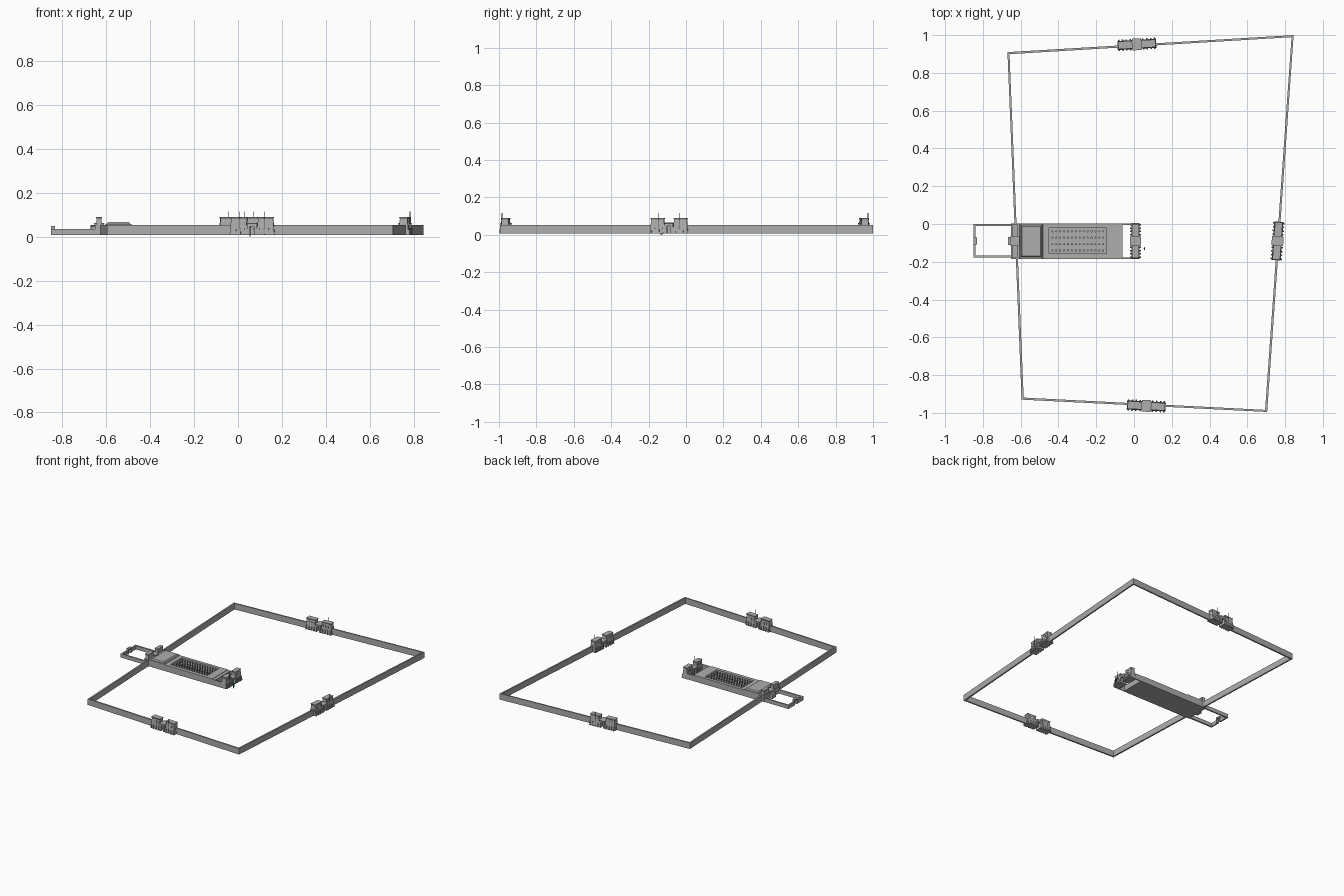
import bpy, bmesh, math
from mathutils import Matrix, Vector

if "Cube" in bpy.data.objects:
    bpy.data.objects.remove(bpy.data.objects["Cube"])

Z0, WALL_TOP = 0.007, 0.052


def material(name, rgb):
    m = bpy.data.materials.new(name)
    m.diffuse_color = (*rgb, 1)
    m.use_nodes = True
    m.node_tree.nodes["Principled BSDF"].inputs["Base Color"].default_value = m.diffuse_color
    return m


STONE = material("stone_grey", (0.42, 0.42, 0.42))
DARK = material("dark_grey", (0.12, 0.12, 0.12))
GREEN = material("dark_green", (0.0, 0.16, 0.07))


def finish(bm, name, mats=(STONE,)):
    bmesh.ops.recalc_face_normals(bm, faces=bm.faces)
    me = bpy.data.meshes.new(name)
    bm.to_mesh(me)
    bm.free()
    for m in mats:
        me.materials.append(m)
    ob = bpy.data.objects.new(name, me)
    bpy.context.collection.objects.link(ob)
    return ob


def block(bm, x, y, z, M=Matrix(), tx=0.0, ty=0.0, mat=0):
    """Box from (min, max) ranges; the top is pulled in by tx, ty on each side."""
    pts = [(x[i], y[j], z[0]) for i, j in ((0, 0), (1, 0), (1, 1), (0, 1))]
    pts += [(x[i] + (tx, -tx)[i], y[j] + (ty, -ty)[j], z[1])
            for i, j in ((0, 0), (1, 0), (1, 1), (0, 1))]
    v = [bm.verts.new(M @ Vector(p)) for p in pts]
    for f in ((3, 2, 1, 0), (4, 5, 6, 7), (0, 1, 5, 4), (1, 2, 6, 5), (2, 3, 7, 6), (3, 0, 4, 7)):
        bm.faces.new([v[i] for i in f]).material_index = mat


def cylinder(bm, x, y, z, r, sides=8, r2=None, M=Matrix(), mat=0):
    T = M @ Matrix.Translation((x, y, (z[0] + z[1]) / 2))
    res = bmesh.ops.create_cone(bm, cap_ends=True, segments=sides, radius1=r,
                                radius2=r if r2 is None else r2, depth=z[1] - z[0], matrix=T)
    for f in {f for v in res["verts"] for f in v.link_faces}:
        f.material_index = mat


# Enclosure wall: each side is two prisms that stop at its gate
outer = [Vector(p) for p in ((-0.595, -0.93), (0.705, -0.995), (0.845, 1.0), (-0.67, 0.91))]
inset = [(0.011, 0.011), (-0.011, 0.011), (-0.011, -0.011), (0.011, -0.011)]
inner = [p + Vector(d) for p, d in zip(outer, inset)]
gate_t = (0.505, 0.453, 0.548, 0.543)
bm = bmesh.new()
for i, t in enumerate(gate_t):
    j = (i + 1) % 4
    gap = 0.03 / (outer[j] - outer[i]).length
    for a, b in ((0, t - gap), (t + gap, 1)):
        ring = [outer[i].lerp(outer[j], a), outer[i].lerp(outer[j], b),
                inner[i].lerp(inner[j], b), inner[i].lerp(inner[j], a)]
        lo = [bm.verts.new((*p, Z0)) for p in ring]
        hi = [bm.verts.new((*p, WALL_TOP)) for p in ring]
        bm.faces.new(lo[::-1])
        bm.faces.new(hi)
        for k in range(4):
            n = (k + 1) % 4
            bm.faces.new((lo[k], lo[n], hi[n], hi[k]))
finish(bm, "enclosure_wall")


def pylon(name, cx, cy, angle, length, depth, poles=True, reliefs=True):
    """Twin battered towers with cornices and a lower doorway; outside is local -y."""
    M = Matrix.Translation((cx, cy, 0)) @ Matrix.Rotation(angle, 4, 'Z')
    bm = bmesh.new()
    h, d, g, top = length / 2, depth / 2, 0.02, 0.083
    bat = 0.007
    for s in (-1, 1):
        xs = sorted((s * g, s * h))
        block(bm, xs, (-d, d), (Z0, top - 0.005), M, bat, bat)
        # torus band and flared cornice
        xc = (xs[0] + bat, xs[1] - bat)
        block(bm, (xc[0] - .001, xc[1] + .001), (-d + bat - .001, d - bat + .001),
              (top - .005, top - .002), M)
        block(bm, xc, (-d + bat, d - bat), (top - .002, top + .004), M, -0.003, -0.003)
        block(bm, (xc[0] - .003, xc[1] + .003), (-d + bat - .003, d - bat + .003),
              (top + .004, top + .006), M)
        # door jambs
        block(bm, sorted((s * 0.01, s * (g + .002))), (-d - .004, d + .004), (Z0, 0.05), M)
        if reliefs:
            # standing figures at the foot and carved ones higher up
            for f in (-1, 1):
                for k in range(4):
                    x = s * (g + 0.014 + k * (h - g - 0.022) / 3)
                    y = f * (d + 0.002)
                    block(bm, (x - .004, x + .004), sorted((y - f * .004, y + f * .004)),
                          (Z0, 0.013), M)
                    block(bm, (x - .003, x + .003), sorted((y - f * .005, y + f * .002)),
                          (0.013, 0.032), M, .0005, 0)
                    cylinder(bm, x, y - f * .001, (0.032, 0.039), .0022, 6, M=M)
                    if k < 3:
                        yy = f * (d - bat * .72)
                        block(bm, (x - .003, x + .003), sorted((yy - f * .004, yy + f * .002)),
                              (0.05, 0.069), M)
        if poles:
            cylinder(bm, s * 0.055, -d + .001, (Z0, 0.115), .0011, 6, M=M, mat=1)
    # lintel and cornice over the doorway
    block(bm, (-g - .002, g + .002), (-d - .004, d + .004), (0.047, 0.057), M)
    block(bm, (-g - .002, g + .002), (-d - .004, d + .004), (0.057, 0.063), M, -.002, -.003)
    finish(bm, name, (STONE, DARK))


pylon("south_gate", 0.065, -0.963, math.atan2(-0.065, 1.3), 0.205, 0.048)
pylon("north_gate", 0.015, 0.951, math.pi + math.atan2(0.09, 1.515), 0.205, 0.048)
pylon("east_gate", 0.760, -0.09, math.pi / 2 - 0.07, 0.205, 0.048)
pylon("temple_front_gate", 0.008, -0.09, math.pi / 2, 0.188, 0.044)
pylon("temple_rear_gate", -0.632, -0.09, -math.pi / 2, 0.184, 0.036, False, False)

# Temple body: solid rear, sunken court, front strips and thin forecourt walls
Y = (-0.184, 0.002)
CX, CY = (-0.45, -0.145), (-0.157, -0.022)
T = 0.053
bm = bmesh.new()
block(bm, (-0.65, CX[0]), Y, (Z0, T))
block(bm, (CX[1], -0.085), Y, (Z0, T))
block(bm, CX, (Y[0], CY[0]), (Z0, T))
block(bm, CX, (CY[1], Y[1]), (Z0, T))
block(bm, CX, CY, (Z0, 0.016))
block(bm, (-0.085, -0.062), Y, (Z0, T - .003))
for y in ((Y[0], Y[0] + .006), (Y[1] - .006, Y[1])):
    block(bm, (-0.062, -0.01), y, (Z0, T - .003))
finish(bm, "temple_body")

# Raised rear roof
bm = bmesh.new()
block(bm, (-0.606, -0.482), Y, (T, 0.058), tx=.004)
block(bm, (-0.598, -0.49), (Y[0] + .008, Y[1] - .008), (0.058, 0.066), tx=.006, ty=.006)
finish(bm, "sanctuary_roof")

# Kerb round the court
bm = bmesh.new()
K = .003
for x, y in (((CX[0] - K, CX[1] + K), (CY[0] - K, CY[0])), ((CX[0] - K, CX[1] + K), (CY[1], CY[1] + K)),
             ((CX[0] - K, CX[0]), CY), ((CX[1], CX[1] + K), CY)):
    block(bm, x, y, (T, T + .001))
finish(bm, "court_kerb")

# Rows of columns in the court
bm = bmesh.new()
for i in range(14):
    x = CX[0] + 0.018 + i * (CX[1] - CX[0] - 0.036) / 13
    for y in (-0.14, -0.107, -0.072, -0.039):
        block(bm, (x - .0055, x + .0055), (y - .0055, y + .0055), (0.016, 0.019))
        cylinder(bm, x, y, (0.019, 0.042), .0038, 8, .0032)
        cylinder(bm, x, y, (0.042, 0.048), .0032, 8, .0055)
        block(bm, (x - .0035, x + .0035), (y - .0035, y + .0035), (0.048, 0.051))
finish(bm, "court_columns")

# Low rear yard with a small gate
bm = bmesh.new()
for y in ((-0.178, -0.167), (-0.011, 0.0)):
    block(bm, (-0.85, -0.645), y, (Z0, 0.035))
for y in ((-0.167, -0.105), (-0.075, -0.011)):
    block(bm, (-0.85, -0.839), y, (Z0, 0.035))
for y in ((-0.108, -0.1), (-0.08, -0.072)):
    block(bm, (-0.85, -0.832), y, (Z0, 0.044))
block(bm, (-0.85, -0.832), (-0.108, -0.072), (0.04, 0.049))
block(bm, (-0.668, -0.645), (-0.112, -0.068), (Z0, 0.045))
finish(bm, "rear_yard")

# Small standing figure for scale
bm = bmesh.new()
for s in (-1, 1):
    cylinder(bm, 0.055, -0.13 + s * .003, (0, 0.02), .002, 6, .0027, mat=1)
    cylinder(bm, 0.055, -0.13 + s * .0075, (0.018, 0.035), .0015, 6, mat=0)
block(bm, (0.052, 0.058), (-0.1365, -0.1235), (0.019, 0.036), mat=0)
bmesh.ops.create_icosphere(bm, subdivisions=1, radius=.0042,
                           matrix=Matrix.Translation((0.055, -0.13, 0.0405)))
for f in bm.faces:
    if f.calc_center_median().z > 0.0365:
        f.material_index = 1
finish(bm, "standing_figure", (GREEN, DARK))
